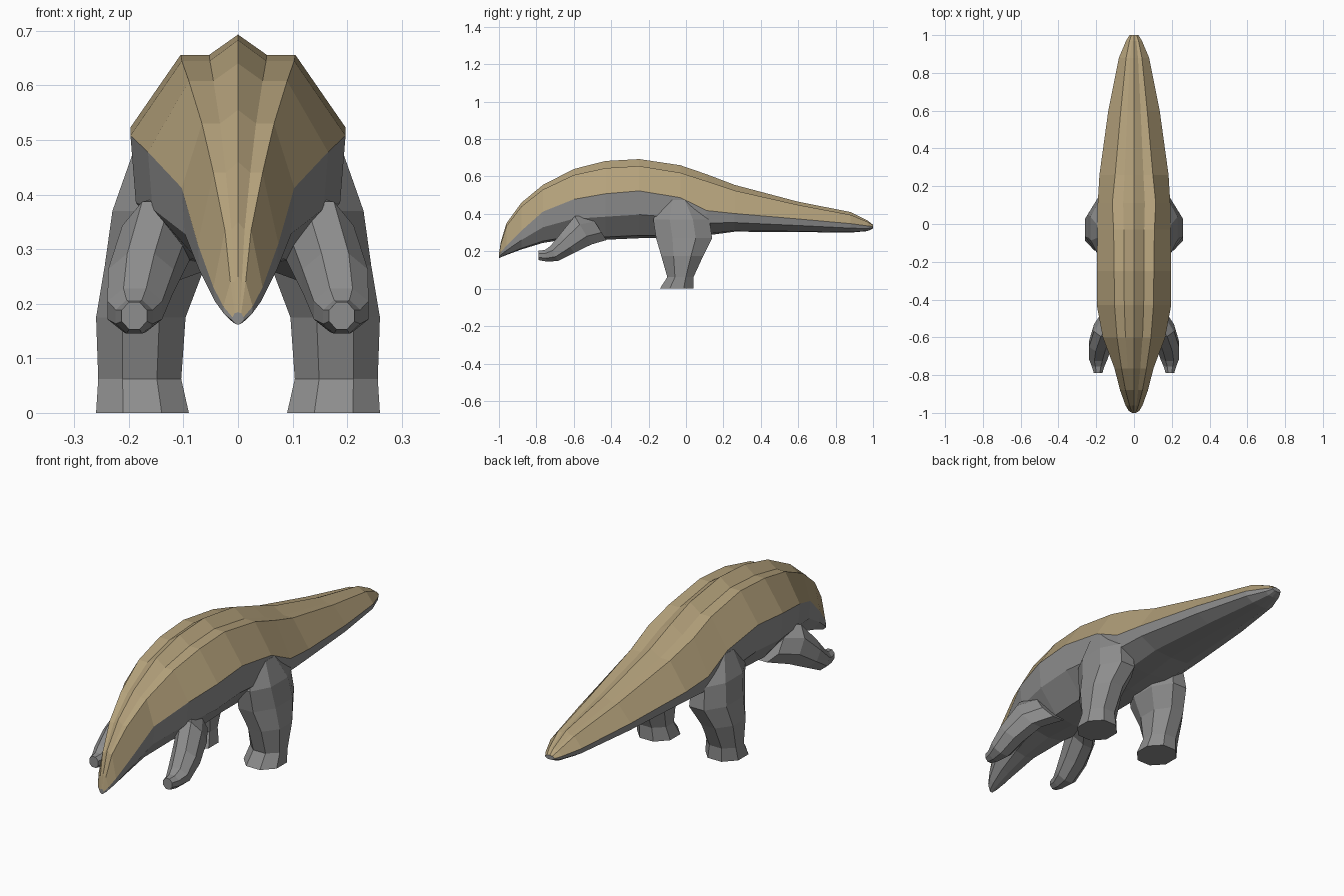
import bpy, math
from mathutils import Vector


def material(name, rgb):
    m = bpy.data.materials.new(name)
    m.diffuse_color = (*rgb, 1)
    return m


TAN = material("tan_scales", (0.46, 0.36, 0.20))
GREY = material("grey_skin", (0.27, 0.27, 0.27))


def loft(name, rings, mats, rule=lambda k, n: 0):
    """Skin a list of equal-length closed rings, capped at both ends."""
    n = len(rings[0])
    verts = [p for r in rings for p in r]
    faces, idx = [], []
    for i in range(len(rings) - 1):
        for k in range(n):
            j = (k + 1) % n
            faces.append((i * n + k, i * n + j, (i + 1) * n + j, (i + 1) * n + k))
            idx.append(rule(k, n))
    faces += [tuple(reversed(range(n))), tuple(range(len(verts) - n, len(verts)))]
    idx += [len(mats) - 1] * 2
    me = bpy.data.meshes.new(name)
    me.from_pydata(verts, [], faces)
    for m in mats:
        me.materials.append(m)
    for p, i in zip(me.polygons, idx):
        p.material_index = i
    ob = bpy.data.objects.new(name, me)
    bpy.context.collection.objects.link(ob)
    # consistent outward normals
    import bmesh
    bm = bmesh.new()
    bm.from_mesh(me)
    bmesh.ops.recalc_face_normals(bm, faces=bm.faces)
    bm.to_mesh(me)
    bm.free()
    return ob


# Body stations: y, crest z, ridge z, shell edge z, belly z, half width, ridge x
STATIONS = [
    (-1.00, 0.185, 0.183, 0.175, 0.162, 0.010, 0.006),
    (-0.99, 0.250, 0.240, 0.195, 0.168, 0.027, 0.014),
    (-0.96, 0.350, 0.335, 0.230, 0.180, 0.045, 0.024),
    (-0.88, 0.460, 0.440, 0.310, 0.210, 0.074, 0.045),
    (-0.765, 0.555, 0.530, 0.412, 0.245, 0.103, 0.066),
    (-0.60, 0.640, 0.608, 0.478, 0.270, 0.165, 0.090),
    (-0.43, 0.683, 0.645, 0.508, 0.262, 0.197, 0.103),
    (-0.25, 0.693, 0.656, 0.523, 0.270, 0.197, 0.105),
    (-0.03, 0.660, 0.620, 0.487, 0.270, 0.193, 0.108),
    (0.11, 0.612, 0.575, 0.418, 0.285, 0.192, 0.115),
    (0.26, 0.555, 0.525, 0.402, 0.305, 0.183, 0.100),
    (0.60, 0.465, 0.448, 0.373, 0.303, 0.136, 0.070),
    (0.88, 0.410, 0.395, 0.348, 0.300, 0.080, 0.042),
    (0.97, 0.365, 0.358, 0.336, 0.308, 0.042, 0.024),
    (1.00, 0.342, 0.340, 0.332, 0.322, 0.024, 0.014),
]


def body_ring(s):
    y, top, ridge, edge, belly, w, rx = s
    half = [(rx * 0.5, ridge), (rx, ridge), (w, edge),
            (w * 0.95, belly + (edge - belly) * 0.5), (w * 0.5, belly + (edge - belly) * 0.06)]
    pts = [(0, top)] + half + [(0, belly)] + [(-x, z) for x, z in reversed(half)]
    return [(x, y, z) for x, z in pts]


# Upper three strips on each side are scales, the rest is skin
loft("body_and_tail", [body_ring(s) for s in STATIONS], [TAN, GREY],
     lambda k, n: 0 if k < 3 or k >= n - 3 else 1)


def limb_ring(center, half_x, axis, side):
    """Eight-sided ring spanned by x and a second half axis."""
    c, a = Vector(center), Vector(axis)
    k8 = 1 / math.cos(math.pi / 8)
    pts = []
    for k in range(8):
        t = math.pi * (k + 0.5) / 4
        p = c + Vector((half_x, 0, 0)) * math.cos(t) * k8 + a * math.sin(t) * k8
        pts.append((p.x * side, p.y, p.z))
    return pts


# Limb rings: centre, half width in x, half axis in the y-z plane
HIND = [
    ((0.175, -0.050, 0.000), 0.085, (0, 0.090, 0)),
    ((0.180, -0.030, 0.062), 0.076, (0, 0.070, 0)),
    ((0.178, -0.020, 0.175), 0.082, (0, 0.112, 0)),
    ((0.152, -0.010, 0.270), 0.092, (0, 0.150, 0)),
    ((0.150, -0.025, 0.370), 0.080, (0, 0.150, 0)),
    ((0.135, -0.040, 0.475), 0.058, (0, 0.080, 0)),
]
FORE = [
    ((0.090, -0.470, 0.330), 0.070, (0, -0.045, 0.070)),
    ((0.150, -0.550, 0.312), 0.062, (0, -0.045, 0.075)),
    ((0.178, -0.635, 0.242), 0.060, (0, -0.038, 0.050)),
    ((0.189, -0.705, 0.188), 0.050, (0, -0.020, 0.040)),
    ((0.190, -0.750, 0.176), 0.034, (0, -0.005, 0.031)),
    ((0.190, -0.788, 0.178), 0.023, (0, 0.000, 0.025)),
]
for side, label in ((1, "right"), (-1, "left")):
    for part, rings in (("hind_leg", HIND), ("front_leg", FORE)):
        loft(f"{part}_{label}", [limb_ring(c, w, a, side) for c, w, a in rings], [GREY])
